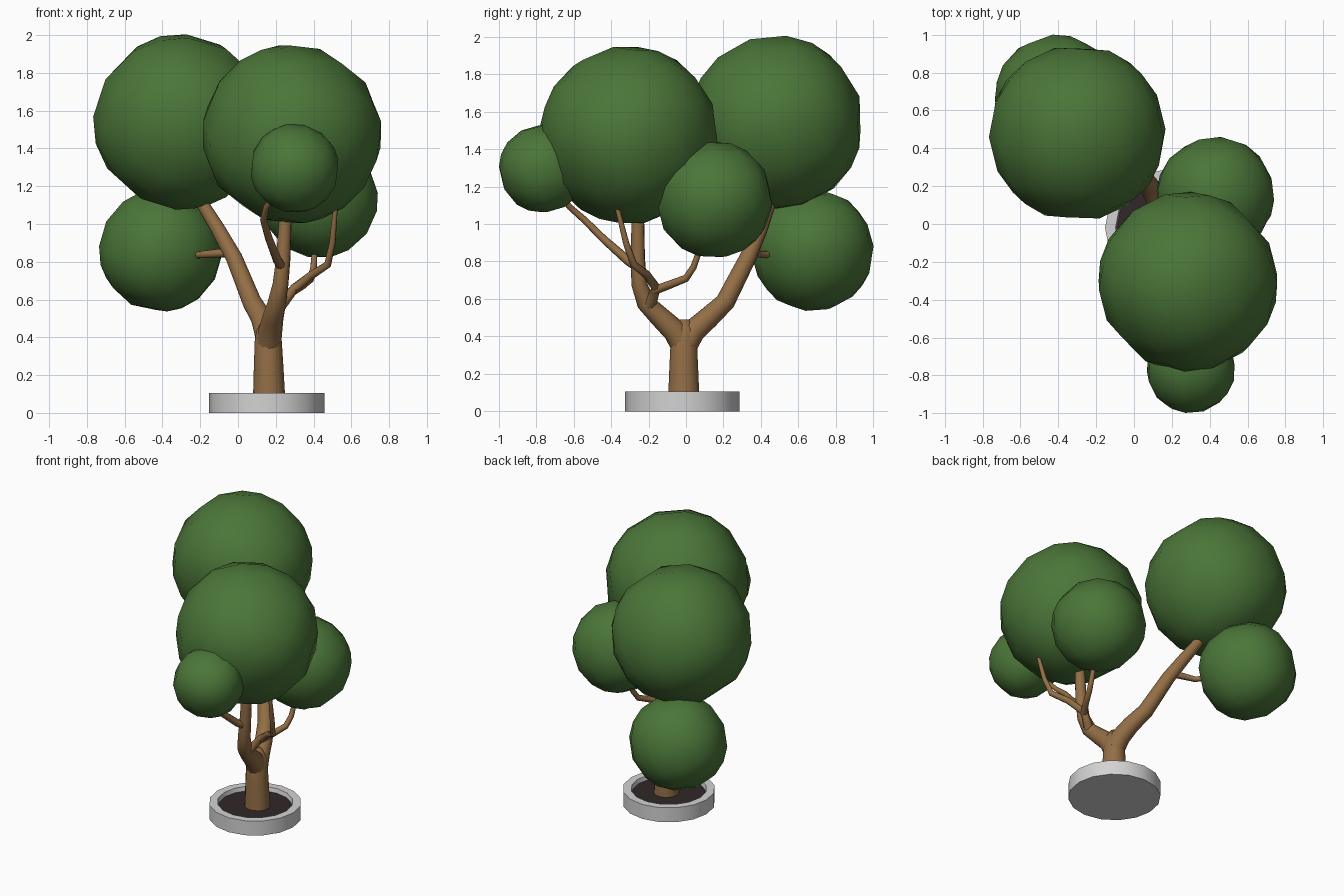
import bpy, bmesh, math
from mathutils import Vector, Euler

if "Cube" in bpy.data.objects:
    bpy.data.objects.remove(bpy.data.objects["Cube"])


def material(name, rgb):
    m = bpy.data.materials.new(name)
    m.diffuse_color = (*rgb, 1)
    m.use_nodes = True
    m.node_tree.nodes["Principled BSDF"].inputs["Base Color"].default_value = m.diffuse_color
    return m


leaf = material("leaf green", (0.07, 0.18, 0.04))
bark = material("bark brown", (0.29, 0.155, 0.06))
stone = material("pale grey", (0.65, 0.65, 0.65))
earth = material("dark earth", (0.03, 0.02, 0.021))


def add_mesh(name, bm, mat, angle=None):
    bmesh.ops.recalc_face_normals(bm, faces=bm.faces)
    me = bpy.data.meshes.new(name)
    bm.to_mesh(me)
    bm.free()
    me.materials.append(mat)
    ob = bpy.data.objects.new(name, me)
    bpy.context.collection.objects.link(ob)
    bpy.ops.object.select_all(action='DESELECT')
    bpy.context.view_layer.objects.active = ob
    ob.select_set(True)
    if angle is None:
        bpy.ops.object.shade_smooth()
    else:
        bpy.ops.object.shade_smooth_by_angle(angle=math.radians(angle))
    return ob


def lathe(name, profile, centre, mat, sides=16):
    """Revolve a radius/height profile about a vertical axis."""
    bm = bmesh.new()
    vs = [bm.verts.new((r, 0, z)) for r, z in profile]
    es = [bm.edges.new(p) for p in zip(vs, vs[1:])]
    bmesh.ops.spin(bm, geom=vs + es, cent=(0, 0, 0), axis=(0, 0, 1),
                   angle=2 * math.pi, steps=sides)
    bmesh.ops.remove_doubles(bm, verts=bm.verts, dist=0.0005)
    ob = add_mesh(name, bm, mat, 40)
    ob.location = (*centre, 0)


def tube(name, points, sides=10):
    """Tapered limb through (x, y, z, radius) points."""
    bm = bmesh.new()
    pos = [Vector(p[:3]) for p in points]
    rings, side = [], Vector((1, 0, 0))
    for i, p in enumerate(pos):
        d = (pos[min(i + 1, len(pos) - 1)] - pos[max(i - 1, 0)]).normalized()
        if abs(d.x) > 0.9 and i == 0:
            side = Vector((0, 1, 0))
        side = (side - d * side.dot(d)).normalized()
        up = d.cross(side)
        r = points[i][3]
        rings.append([bm.verts.new(p + r * (side * math.cos(a) + up * math.sin(a)))
                      for a in (2 * math.pi * k / sides for k in range(sides))])
    for lo, hi in zip(rings, rings[1:]):
        for k in range(sides):
            n = (k + 1) % sides
            bm.faces.new((lo[k], lo[n], hi[n], hi[k]))
    bm.faces.new(rings[0])
    bm.faces.new(rings[-1])
    add_mesh(name, bm, bark, 60)


def foliage(name, centre, radius, turn):
    """Rounded cube: a low-poly ball with even facets."""
    bm = bmesh.new()
    bmesh.ops.create_cube(bm, size=2)
    bmesh.ops.subdivide_edges(bm, edges=bm.edges, cuts=3, use_grid_fill=True)
    rot = Euler(turn).to_matrix()
    for v in bm.verts:
        v.co = rot @ (v.co.normalized() * radius) + Vector(centre)
    add_mesh(name, bm, leaf)


# Shallow round pot and its soil
pot_centre = (0.152, -0.02)
lathe("pot", [(0, 0), (0.305, 0), (0.305, 0.105), (0.25, 0.105), (0.24, 0.06), (0, 0.06)],
      pot_centre, stone)
lathe("soil", [(0.245, 0.05), (0.245, 0.075), (0, 0.08)], pot_centre, earth)

# Trunk and the two main limbs
tube("trunk", [(0.165, -0.012, 0.06, 0.086), (0.162, -0.012, 0.25, 0.078),
               (0.16, -0.012, 0.39, 0.071), (0.16, -0.01, 0.44, 0.062),
               (0.16, -0.01, 0.49, 0.03)], 14)
tube("back_limb", [(0.162, 0, 0.36, 0.066), (0.15, 0.04, 0.43, 0.064),
                   (0.125, 0.12, 0.5, 0.058), (0.075, 0.21, 0.585, 0.052),
                   (-0.02, 0.33, 0.82, 0.045), (-0.11, 0.40, 0.98, 0.039),
                   (-0.19, 0.445, 1.11, 0.034), (-0.24, 0.47, 1.25, 0.03)], 12)
tube("front_limb", [(0.162, -0.02, 0.36, 0.066), (0.17, -0.06, 0.43, 0.064),
                    (0.185, -0.14, 0.505, 0.056), (0.205, -0.215, 0.58, 0.049),
                    (0.225, -0.25, 0.68, 0.042), (0.24, -0.257, 0.82, 0.038),
                    (0.25, -0.257, 1.02, 0.034), (0.26, -0.26, 1.2, 0.03)], 12)

# Thin branches
tube("right_branch", [(0.22, -0.2, 0.56, 0.032), (0.25, -0.18, 0.6, 0.03),
                      (0.30, -0.16, 0.66, 0.025), (0.39, -0.21, 0.73, 0.022),
                      (0.475, -0.28, 0.785, 0.02), (0.5, -0.32, 0.9, 0.017),
                      (0.515, -0.365, 1.08, 0.013), (0.515, -0.37, 1.15, 0.012)], 8)
tube("right_twig", [(0.29, -0.17, 0.645, 0.024), (0.34, -0.09, 0.675, 0.022),
                    (0.385, 0.0, 0.71, 0.02), (0.40, 0.04, 0.77, 0.018),
                    (0.405, 0.065, 0.84, 0.016), (0.41, 0.1, 0.95, 0.015)], 8)
tube("front_branch", [(0.24, -0.25, 0.765, 0.026), (0.21, -0.31, 0.805, 0.025),
                      (0.165, -0.44, 0.92, 0.021), (0.135, -0.54, 1.02, 0.018),
                      (0.15, -0.62, 1.09, 0.016), (0.22, -0.69, 1.18, 0.014)], 8)
tube("back_branch", [(-0.02, 0.335, 0.85, 0.026), (-0.11, 0.37, 0.845, 0.022),
                     (-0.19, 0.4, 0.838, 0.019), (-0.23, 0.46, 0.835, 0.017),
                     (-0.32, 0.57, 0.84, 0.015)], 8)

# Foliage balls
foliage("foliage_back", (-0.30, 0.48, 1.54), 0.468, (0.35, 0.5, 0.2))
foliage("foliage_front", (0.285, -0.305, 1.475), 0.477, (0.6, 0.3, 0.7))
foliage("foliage_right", (0.43, 0.15, 1.13), 0.313, (0.2, 0.6, 0.4))
foliage("foliage_front_small", (0.30, -0.763, 1.295), 0.237, (0.5, 0.2, 0.3))
foliage("foliage_back_low", (-0.41, 0.675, 0.86), 0.327, (0.3, 0.4, 0.6))
